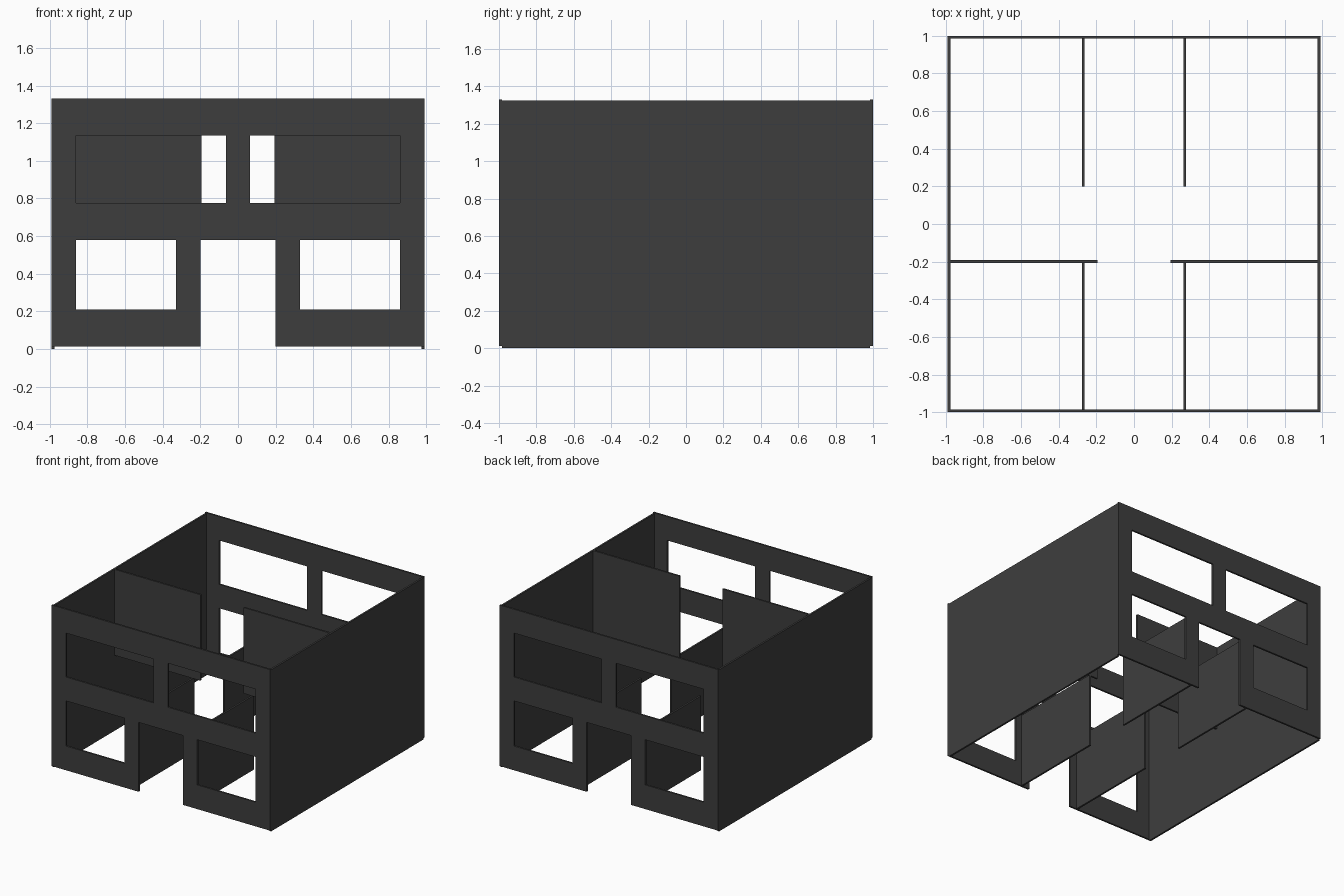
import bpy
import bmesh

cube = bpy.data.objects.get("Cube")
if cube:
    bpy.data.objects.remove(cube, do_unlink=True)

# Single dark grey finish
grey = bpy.data.materials.new("dark_grey")
grey.use_nodes = True
colour = (0.048, 0.048, 0.048, 1)
grey.diffuse_color = colour
bsdf = next(n for n in grey.node_tree.nodes if n.type == 'BSDF_PRINCIPLED')
bsdf.inputs["Base Color"].default_value = colour
bsdf.inputs["Roughness"].default_value = 0.8

T = 0.015            # wall thickness
HALF_X, HALF_Y = 0.99, 1.0
BASE, SPLIT, TOP = 0.012, 0.62, 1.33


def wall(name, axis, centre, span, height, openings=()):
    """Wall along 'x' or 'y'; openings are (u0, u1, z0, z1) holes."""
    us = sorted({*span, *(v for o in openings for v in o[:2])})
    zs = sorted({*height, *(v for o in openings for v in o[2:])})
    bm = bmesh.new()

    def place(u, z):
        return bm.verts.new((u, centre, z) if axis == 'x' else (centre, u, z))

    grid = {(u, z): place(u, z) for u in us for z in zs}
    for u0, u1 in zip(us, us[1:]):
        for z0, z1 in zip(zs, zs[1:]):
            um, zm = (u0 + u1) / 2, (z0 + z1) / 2
            if any(a < um < b and c < zm < d for a, b, c, d in openings):
                continue
            bm.faces.new([grid[k] for k in ((u0, z0), (u1, z0), (u1, z1), (u0, z1))])
    bmesh.ops.delete(bm, geom=[v for v in bm.verts if not v.link_faces], context='VERTS')
    mesh = bpy.data.meshes.new(name)
    bm.to_mesh(mesh)
    bm.free()
    mesh.materials.append(grey)
    obj = bpy.data.objects.new(name, mesh)
    bpy.context.collection.objects.link(obj)
    solid = obj.modifiers.new("thickness", 'SOLIDIFY')
    solid.thickness = T
    solid.offset = 0
    return obj


# Openings shared by the front and back walls: door, lower and upper windows
openings = [(-0.2, 0.2, BASE, 0.58)]
for low, high, z0, z1 in ((0.33, 0.86, 0.21, 0.58), (0.065, 0.86, 0.775, 1.135)):
    openings += [(low, high, z0, z1), (-high, -low, z0, z1)]

for name, s in (("front_wall", -1), ("back_wall", 1)):
    wall(name, 'x', s * (HALF_Y - T / 2), (-HALF_X, HALF_X), (BASE, TOP), openings)

inner_y = HALF_Y - T
for name, s in (("left", 1), ("right", -1)):
    # Plain side wall
    wall(name + "_side_wall", 'y', s * (HALF_X - T / 2), (-inner_y, inner_y), (0, TOP - 0.007))
    # Lower storey partitions beside the hallway
    wall(name + "_front_partition", 'y', s * 0.27, (-inner_y, -0.19), (BASE, SPLIT))
    wall(name + "_back_partition", 'y', s * 0.27, (0.2, inner_y), (BASE, SPLIT))
    # Upper storey partition across the house
    ends = sorted((s * 0.195, s * (HALF_X - T)))
    wall(name + "_upper_partition", 'x', -0.2, ends, (SPLIT, TOP - 0.007))
